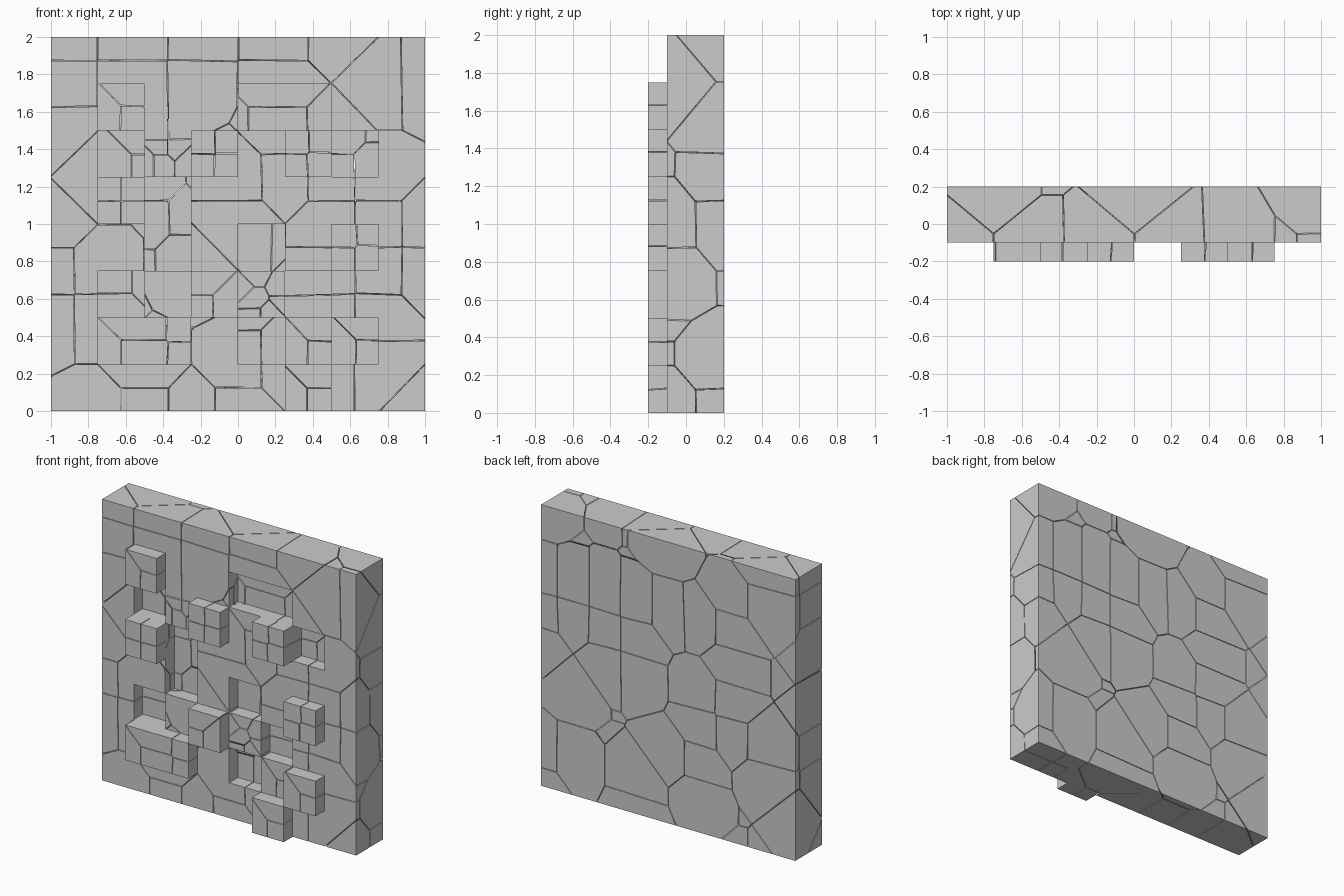
import bpy, bmesh, random
from mathutils import Vector

if "Cube" in bpy.data.objects:
    bpy.data.objects.remove(bpy.data.objects["Cube"])

random.seed(7)
S = 0.25          # module of the wall pattern
GAP = 0.0022      # half width of a crack


def add_box(bm, lo, hi):
    vs = bmesh.ops.create_cube(bm, size=1)["verts"]
    for v in vs:
        v.co = Vector([lo[i] if v.co[i] < 0 else hi[i] for i in range(3)])


def add_fragments(target, lo, hi, seeds):
    """Split a box into cracked Voronoi chunks and append them to target."""
    for s in seeds:
        bm = bmesh.new()
        add_box(bm, lo, hi)
        for o in sorted(seeds, key=lambda p: (p - s).length):
            d = o - s
            if d.length < 1e-6:
                continue
            n = d.normalized()
            bmesh.ops.bisect_plane(
                bm, geom=bm.verts[:] + bm.edges[:] + bm.faces[:], dist=1e-6,
                plane_co=(o + s) / 2 - n * GAP, plane_no=n, clear_outer=True)
            rim = [e for e in bm.edges if e.is_boundary]
            if rim:
                bmesh.ops.holes_fill(bm, edges=rim, sides=0)
            if not bm.faces:
                break
        bmesh.ops.remove_doubles(bm, verts=bm.verts[:], dist=1e-5)
        if len(bm.faces) > 3:
            bmesh.ops.recalc_face_normals(bm, faces=bm.faces[:])
            tmp = bpy.data.meshes.new("chunk")
            bm.to_mesh(tmp)
            target.from_mesh(tmp)
            bpy.data.meshes.remove(tmp)
        bm.free()


def finish(bm, name):
    me = bpy.data.meshes.new(name)
    bm.to_mesh(me)
    bm.free()
    ob = bpy.data.objects.new(name, me)
    bpy.context.collection.objects.link(ob)
    return ob


def jitter(p, a=0.006):
    return Vector(p) + Vector([random.uniform(-a, a) for _ in range(3)])


# Pattern cells: column, row, width, height in modules (column 0 at x = -1)
recesses = [(1, 5, 1, 1), (2, 3, 1, 2), (4, 6, 2, 1), (6, 5, 1, 1), (1, 2, 1, 1),
            (4, 3, 1, 1), (5, 2, 1, 1), (4, 1, 1, 1)]
blocks = [(1, 6, 1, 1), (1, 4, 1, 1), (3, 5, 1, 1), (5, 5, 1, 1), (1, 1, 2, 1),
          (3, 2, 1, 1), (6, 3, 1, 1), (6, 1, 1, 1), (5, 0, 1, 1)]


def bounds(c, y0, y1):
    x, z, w, h = c
    return (-1 + x * S, y0, z * S), (-1 + (x + w) * S, y1, (z + h) * S)


# Cracked wall slab, chunk centres picked from the module grid front and back
grid = [(-1 + i * S, k * S) for i in range(9) for k in range(9)]
seeds = [jitter((x, -0.1, z)) for x, z in random.sample(grid, 44)]
seeds += [jitter((x, 0.2, z)) for x, z in random.sample(grid, 36)]
bm = bmesh.new()
add_fragments(bm, (-1, -0.1, 0), (1, 0.2, 2), seeds)
wall = finish(bm, "cracked_wall")

# Square recesses cut into the front
bm = bmesh.new()
for c in recesses:
    add_box(bm, *bounds(c, -0.15, 0.0))
cutter = finish(bm, "recess_cutter")
cutter.hide_render = True
mod = wall.modifiers.new("recesses", "BOOLEAN")
mod.operation = "DIFFERENCE"
mod.solver = "EXACT"
mod.use_self = True
mod.object = cutter
dg = bpy.context.evaluated_depsgraph_get()
wall_mesh = bpy.data.meshes.new_from_object(wall.evaluated_get(dg))
wall.modifiers.clear()
wall.data = wall_mesh
bpy.data.objects.remove(cutter)

# Protruding cracked blocks
bm = bmesh.new()
for c in blocks:
    lo, hi = bounds(c, -0.2, -0.1)
    pts = [jitter((lo[0] + i * S, -0.2, lo[2] + k * S), 0.01)
           for i in range(c[2] + 1) for k in range(c[3] + 1)]
    if random.random() < 0.5:
        pts.pop(random.randrange(len(pts)))
    add_fragments(bm, lo, hi, pts)
finish(bm, "front_blocks")
